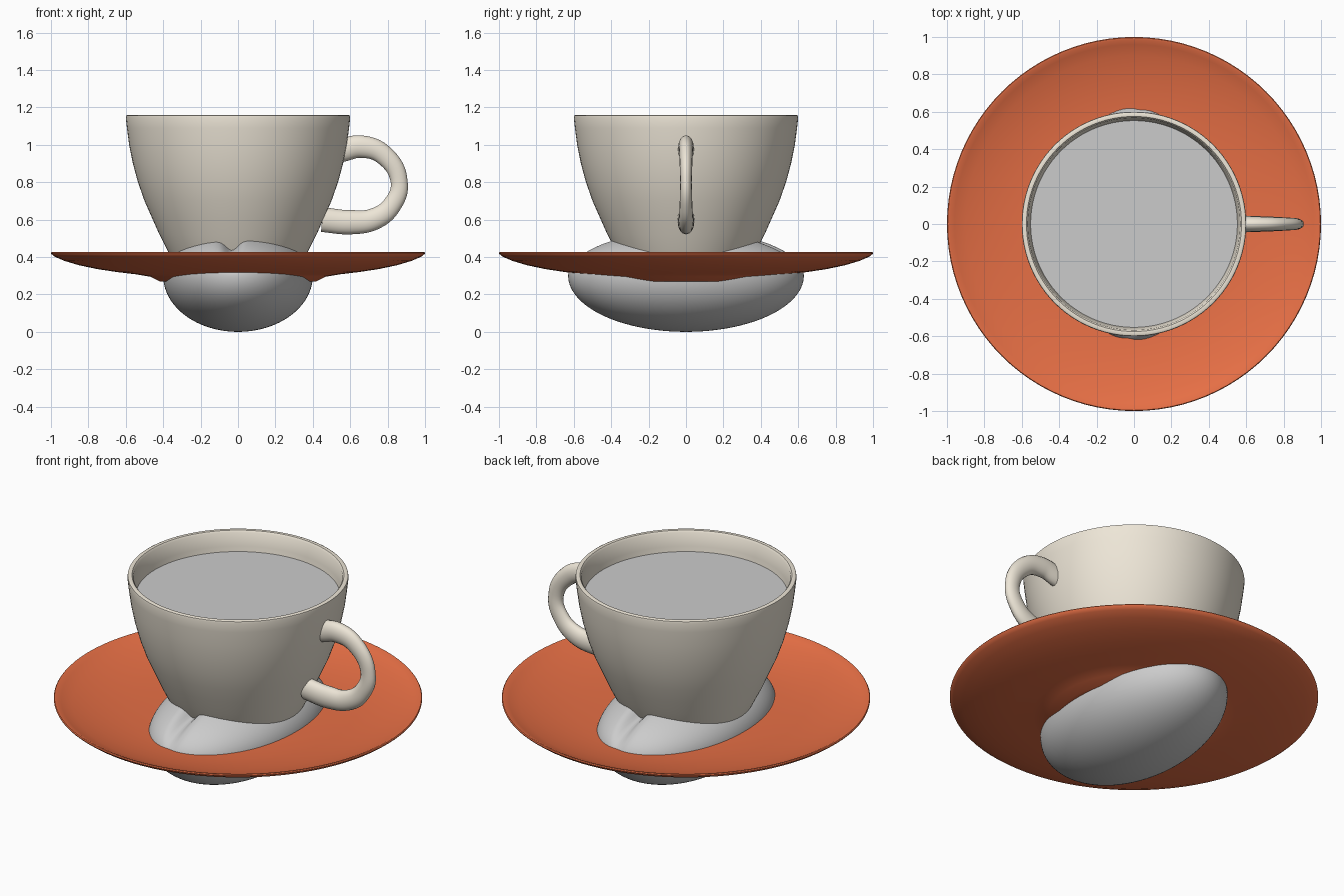
import bpy, bmesh, math

if "Cube" in bpy.data.objects:
    bpy.data.objects.remove(bpy.data.objects["Cube"])


def material(name, rgb):
    m = bpy.data.materials.new(name)
    m.diffuse_color = (*rgb, 1)
    m.use_nodes = True
    m.node_tree.nodes["Principled BSDF"].inputs["Base Color"].default_value = m.diffuse_color
    return m


def finish(obj, mat=None, angle=40):
    if mat:
        obj.data.materials.append(mat)
    bpy.ops.object.select_all(action='DESELECT')
    obj.select_set(True)
    bpy.context.view_layer.objects.active = obj
    bpy.ops.object.shade_smooth_by_angle(angle=math.radians(angle))


def mesh_object(name, bm):
    bmesh.ops.recalc_face_normals(bm, faces=bm.faces)
    me = bpy.data.meshes.new(name)
    bm.to_mesh(me)
    bm.free()
    obj = bpy.data.objects.new(name, me)
    bpy.context.collection.objects.link(obj)
    return obj


def lathe(name, profile, mat=None, steps=96):
    bm = bmesh.new()
    vs = [bm.verts.new((r, 0, z)) for r, z in profile]
    es = [bm.edges.new(p) for p in zip(vs, vs[1:])]
    bmesh.ops.spin(bm, geom=vs + es, cent=(0, 0, 0), axis=(0, 0, 1),
                   angle=math.tau, steps=steps)
    bmesh.ops.remove_doubles(bm, verts=bm.verts, dist=1e-4)
    obj = mesh_object(name, bm)
    finish(obj, mat)
    return obj


cream = material("cream_glaze", (0.85, 0.79, 0.68))
orange = material("orange_glaze", (0.8, 0.16, 0.06))

# Saucer: thin dish with a low foot ring
lathe("saucer", [
    (0, .30), (.31, .295), (.35, .27), (.42, .27), (.47, .295), (.55, .308),
    (.65, .32), (.75, .335), (.85, .356), (.93, .38), (.98, .402), (.998, .416),
    (1, .422), (.996, .427), (.985, .426), (.96, .413), (.9, .392), (.8, .367),
    (.7, .35), (.6, .339), (.45, .332), (0, .33)], orange)

# Cup: hollow bowl with rounded rim
lathe("cup", [
    (0, .335), (.30, .335), (.325, .345), (.35, .385), (.375, .43), (.42, .52),
    (.46, .61), (.50, .70), (.535, .80), (.562, .90), (.582, 1.0), (.594, 1.09),
    (.60, 1.145), (.598, 1.156), (.59, 1.16), (.575, 1.158), (.567, 1.148),
    (.558, 1.07), (.544, .99), (.523, .89), (.49, .78), (.45, .68), (.40, .57),
    (.35, .47), (.30, .41), (0, .40)], cream)

# Drink surface
lathe("drink", [(0, 1.04), (.555, 1.04)])

# Handle: tapered tube, flattened sideways
path = [(.55, .97, .063), (.66, .99, .06), (.78, .945, .053), (.862, .80, .045),
        (.825, .68, .05), (.73, .604, .058), (.60, .586, .065), (.45, .60, .066)]
cu = bpy.data.curves.new("handle", 'CURVE')
cu.dimensions = '3D'
cu.bevel_depth = 1
cu.bevel_resolution = 6
cu.use_fill_caps = True
sp = cu.splines.new('BEZIER')
sp.resolution_u = 8
sp.bezier_points.add(len(path) - 1)
for bp, (x, z, r) in zip(sp.bezier_points, path):
    bp.co = (x, 0, z)
    bp.radius = r
    bp.handle_left_type = bp.handle_right_type = 'AUTO'
handle = bpy.data.objects.new("handle", cu)
bpy.context.collection.objects.link(handle)
handle.scale.y = .68
bpy.ops.object.select_all(action='DESELECT')
handle.select_set(True)
bpy.context.view_layer.objects.active = handle
bpy.ops.object.convert(target='MESH')
finish(bpy.context.object, cream)

# Bean: flattened ellipsoid with a wavy crease along the top
bm = bmesh.new()
bmesh.ops.create_uvsphere(bm, u_segments=128, v_segments=64, radius=1)
for v in bm.verts:
    h = v.co.z
    x, y = v.co.x * .4, v.co.y * .63
    z = .3 + h * (.245 if h > 0 else .3)
    if h > 0:
        x0 = .035 * math.sin(y * math.pi)
        z -= .075 * h * math.exp(-((x - x0) / .045) ** 2)
    v.co = (x, y, z)
bean = mesh_object("bean", bm)
finish(bean, angle=60)
